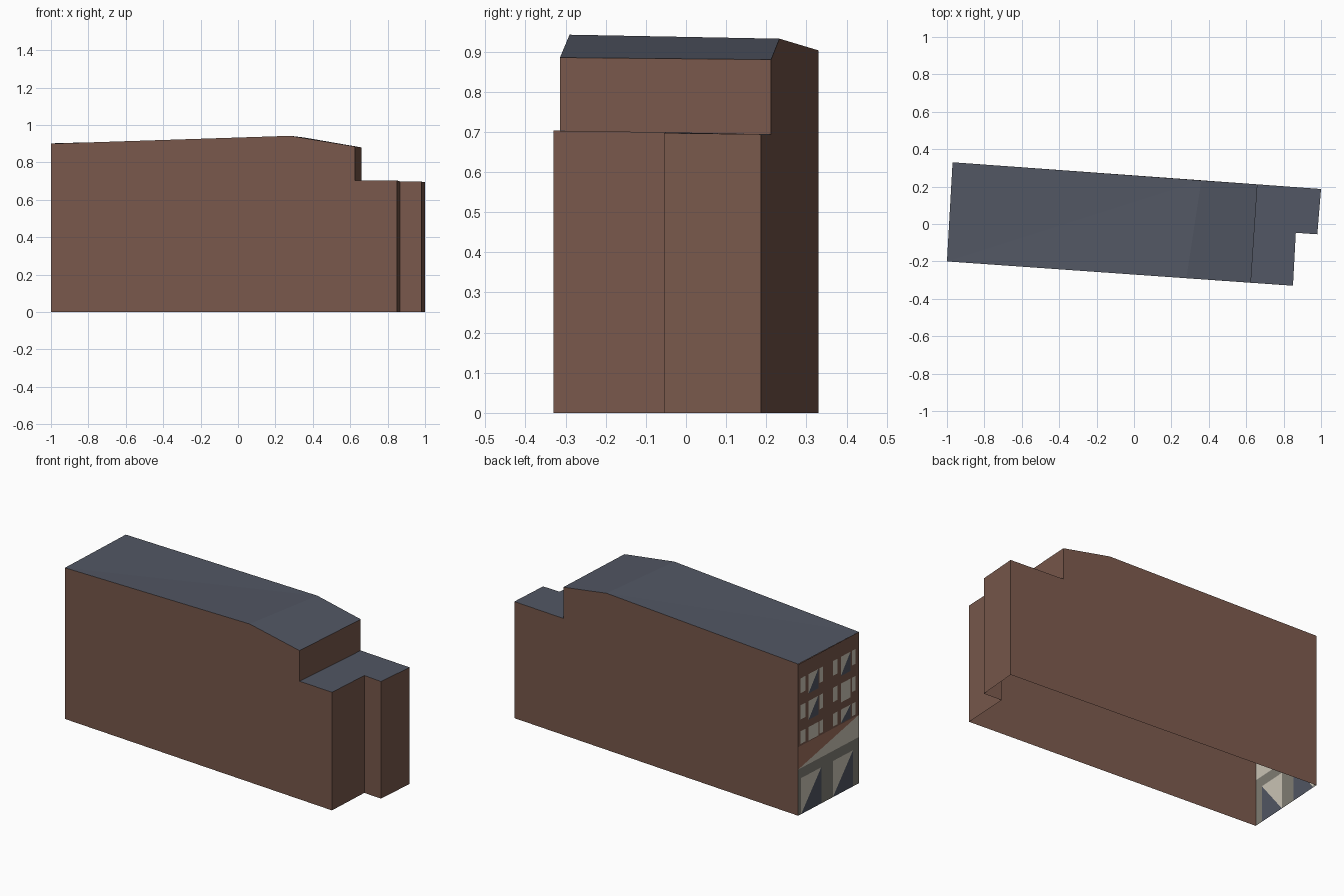
import bpy
import bmesh

old = bpy.data.objects.get("Cube")
if old:
    bpy.data.objects.remove(old, do_unlink=True)


def material(name, rgb):
    mat = bpy.data.materials.new(name)
    mat.use_nodes = True
    mat.diffuse_color = (*rgb, 1)
    mat.node_tree.nodes["Principled BSDF"].inputs["Base Color"].default_value = (*rgb, 1)
    return mat


BRICK = material("brown brick", (0.19, 0.098, 0.071))
SLATE = material("slate grey", (0.084, 0.095, 0.127))
BEIGE = material("pale beige", (0.61, 0.57, 0.48))
STONE = material("stone grey", (0.22, 0.21, 0.178))
CLAY = material("light clay", (0.36, 0.17, 0.115))


def build(name, faces):
    """Make one object from (material, points) pairs."""
    bm = bmesh.new()
    mats = []
    for mat, pts in faces:
        if mat not in mats:
            mats.append(mat)
        face = bm.faces.new([bm.verts.new(p) for p in pts])
        face.material_index = mats.index(mat)
    bmesh.ops.remove_doubles(bm, verts=bm.verts, dist=0.0005)
    mesh = bpy.data.meshes.new(name)
    bm.to_mesh(mesh)
    bm.free()
    for mat in mats:
        mesh.materials.append(mat)
    obj = bpy.data.objects.new(name, mesh)
    bpy.context.collection.objects.link(obj)


def down(p):
    return (p[0], p[1], 0)


# Roof corners, south side then north side
eave_s, ridge_s, step_s = (-1, -0.2, 0.9), (0.28, -0.29, 0.942), (0.625, -0.314, 0.885)
eave_n, ridge_n, step_n = (-0.97, 0.33, 0.903), (0.36, 0.233, 0.932), (0.66, 0.212, 0.88)

# Outline of the lower rear wing
low_s, low_n = (0.625, -0.314, 0.703), (0.66, 0.212, 0.694)
wing = [low_s, (0.85, -0.33, 0.703), (0.865, -0.047, 0.699),
        (0.98, -0.055, 0.697), (1, 0.187, 0.694), low_n]

# Long side walls, stepped wing walls and the wall above the wing roof
build("side_walls", [
    (BRICK, [down(eave_s), down(wing[1]), wing[1], low_s, step_s, ridge_s, eave_s]),
    (BRICK, [down(wing[4]), down(eave_n), eave_n, ridge_n, step_n, low_n, wing[4]]),
])
build("wing_walls", [(BRICK, [down(a), down(b), b, a]) for a, b in zip(wing[1:4], wing[2:5])])
build("upper_rear_wall", [(BRICK, [low_s, low_n, step_n, step_s])])

# Roofs
build("main_roof", [
    (SLATE, [eave_s, ridge_s, ridge_n]),
    (SLATE, [eave_s, ridge_n, eave_n]),
    (SLATE, [ridge_s, step_s, step_n, ridge_n]),
])
build("wing_roof", [(SLATE, wing)])

# Street facade, assembled from storeys of panels
facade = []


def spot(u, z):
    """Point on the facade: u runs across it, z is the height."""
    return tuple(a + (b - a) * u for a, b in zip(eave_n[:2], eave_s[:2])) + (z,)


def panel(u0, u1, z0, z1, mat, lower=None):
    """Rectangle in one colour, or split along its diagonal in two."""
    if z1 - z0 < 0.001:
        return
    a, b, c, d = spot(u0, z0), spot(u1, z0), spot(u1, z1), spot(u0, z1)
    if lower:
        facade.extend([(lower, [a, b, c]), (mat, [a, c, d])])
    else:
        facade.append((mat, [a, b, c, d]))


def storey(z0, z1, wall, windows):
    """Fill a storey with wall around windows (u0, u1, sill, head, split)."""
    edge = 0
    for u0, u1, sill, head, split in windows:
        panel(edge, u0, z0, z1, wall)
        panel(u0, u1, z0, sill, wall)
        panel(u0, u1, sill, head, BEIGE, SLATE if split else None)
        panel(u0, u1, head, z1, wall)
        edge = u1
    panel(edge, 1, z0, z1, wall)


# Ground floor openings and sign band
storey(0, 0.275, STONE, [(u, u + 0.33, 0, 0.215, True) for u in (0.05, 0.57)])
panel(0, 1, 0.275, 0.408, CLAY, BEIGE)

# Upper storeys: each bay has a wide window between two narrow ones
storeys = [(0.408, 0.52, 0.42, 0.495, (False, True)),
           (0.52, 0.67, 0.565, 0.65, (True, False)),
           (0.67, 0.9, 0.722, 0.81, (True, True))]
for bottom, top, sill, head, splits in storeys:
    windows = []
    for u, split in zip((0.04, 0.57), splits):
        wide_sill = max(sill - 0.027, bottom + 0.006)
        windows += [(u, u + 0.08, sill, head, False),
                    (u + 0.13, u + 0.29, wide_sill, head, split),
                    (u + 0.31, u + 0.37, sill, head, False)]
    storey(bottom, top, BRICK, windows)
build("street_facade", facade)
